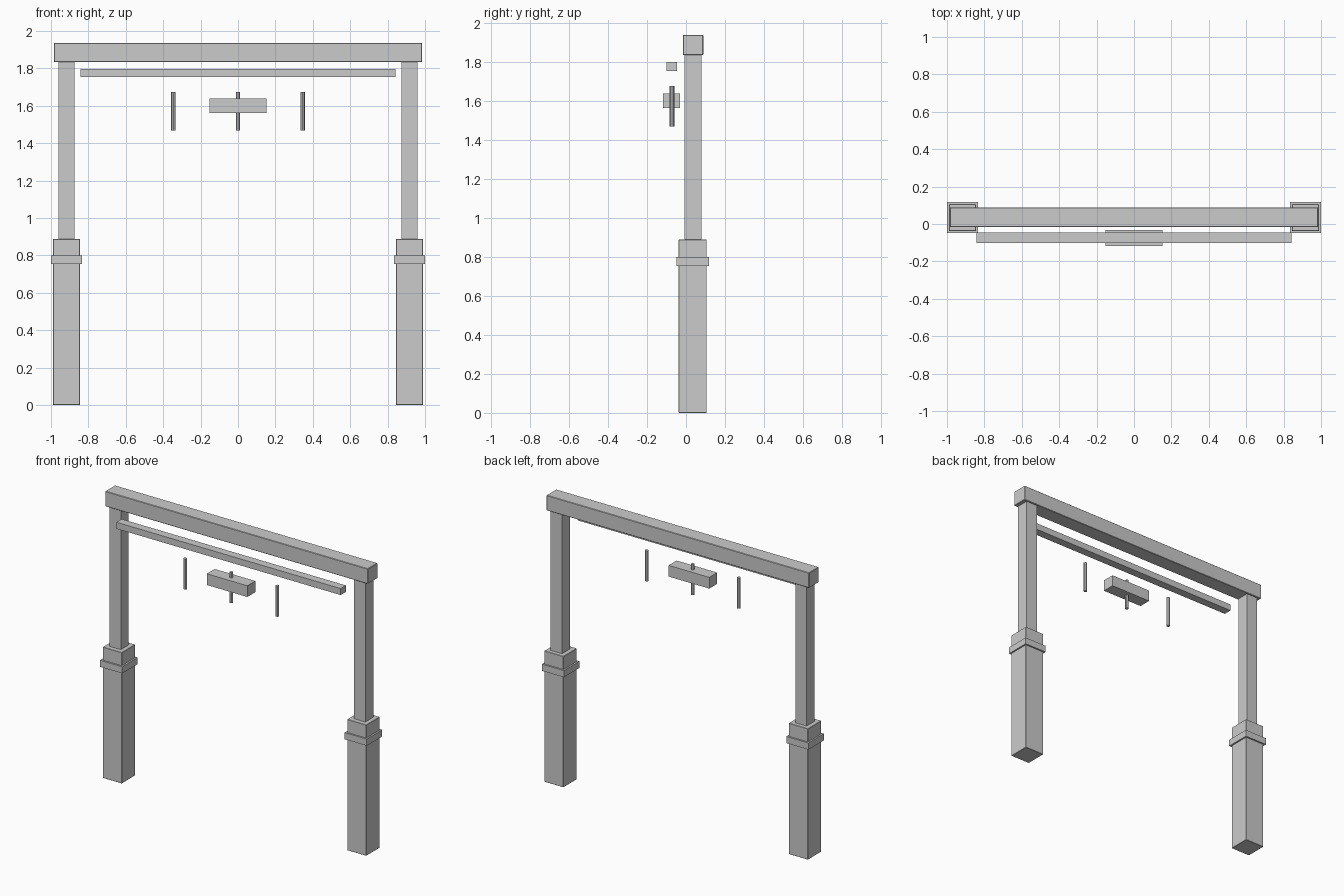
import bpy

if "Cube" in bpy.data.objects:
    bpy.data.objects.remove(bpy.data.objects["Cube"])


def box(name, x, y, z, bevel=0.0):
    """Box from (min, max) ranges on each axis."""
    bpy.ops.mesh.primitive_cube_add(size=1, location=[sum(r) / 2 for r in (x, y, z)])
    ob = bpy.context.object
    ob.name = name
    ob.scale = [r[1] - r[0] for r in (x, y, z)]
    bpy.ops.object.transform_apply(location=False, rotation=False, scale=True)
    if bevel:
        mod = ob.modifiers.new("edge_bevel", 'BEVEL')
        mod.width = bevel
        mod.segments = 1
    return ob


def span(c, half):
    return (c - half, c + half)


POST_X, POST_Y = 0.917, 0.034

# Stepped posts, left and right
for side, s in (("left", -1), ("right", 1)):
    cx = s * POST_X
    box(side + "_base", span(cx, 0.072), span(POST_Y, 0.072), (0, 0.888), 0.002)
    box(side + "_collar", span(cx, 0.083), span(POST_Y, 0.083), (0.754, 0.799))
    box(side + "_post", span(cx, 0.0425), span(POST_Y + 0.002, 0.0425), (0.87, 1.85))

# Top beam across the posts
box("top_beam", (-0.985, 0.985), span(0.036, 0.0525), (1.834, 1.937), 0.003)

# Thin rail in front, below the beam
box("front_rail", (-0.841, 0.841), (-0.101, -0.045), (1.753, 1.797))

# Hanging block
box("hanging_block", span(0, 0.152), span(-0.0745, 0.0425), (1.562, 1.638))

# Three vertical rods
for name, x in (("left_rod", -0.345), ("centre_rod", 0), ("right_rod", 0.345)):
    bpy.ops.mesh.primitive_cylinder_add(vertices=8, radius=0.012, depth=0.207,
                                        location=(x, -0.072, 1.5705))
    bpy.context.object.name = name
